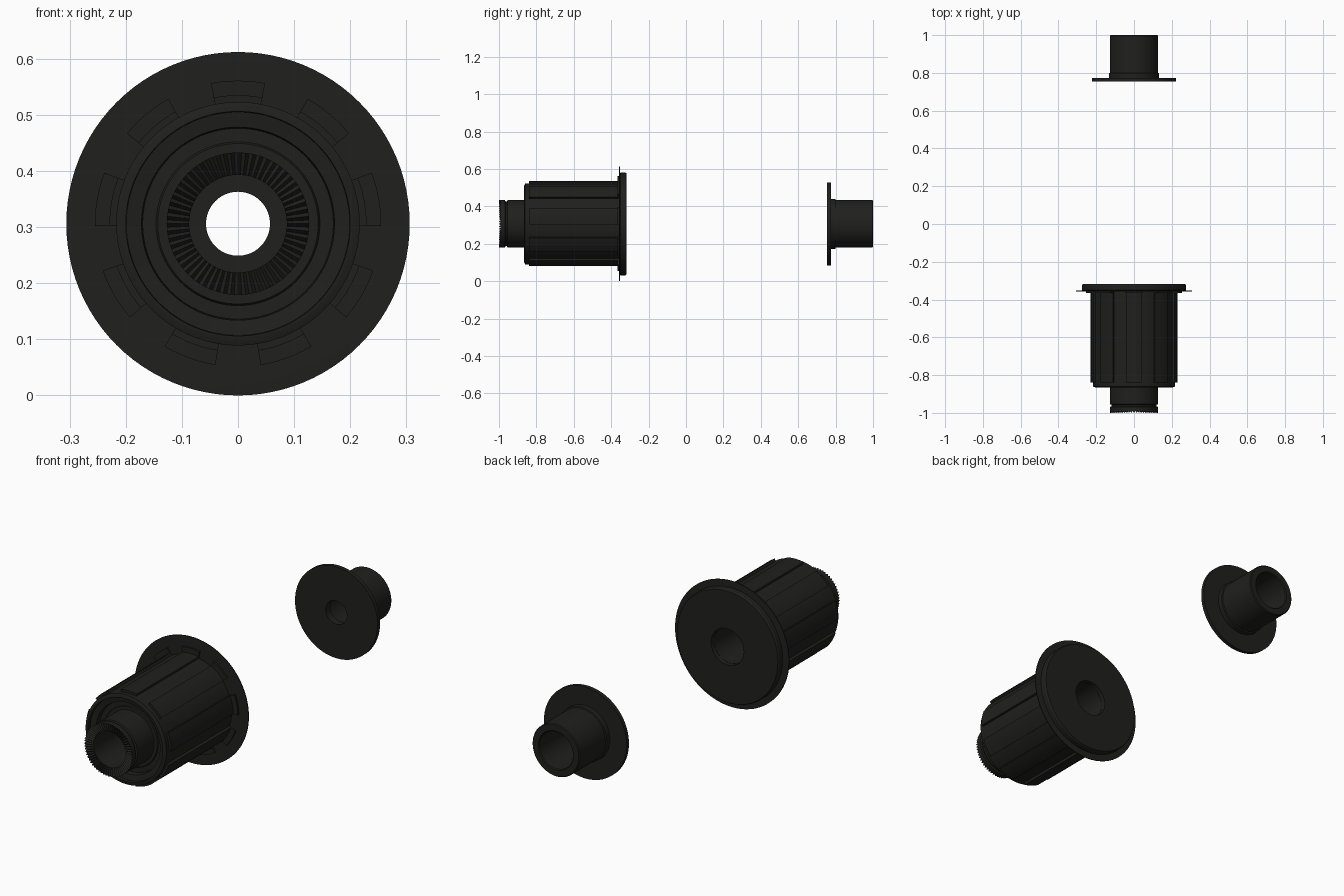
import bpy, bmesh
from math import sin, cos, pi, radians

if "Cube" in bpy.data.objects:
    bpy.data.objects.remove(bpy.data.objects["Cube"])

CZ = 0.306      # height of the shared axle axis
SEG = 96

black = bpy.data.materials.new("black_metal")
black.diffuse_color = (0.014, 0.014, 0.013, 1)
black.use_nodes = True
black.node_tree.nodes["Principled BSDF"].inputs["Base Color"].default_value = black.diffuse_color


def pt(r, a, y):
    return (r * cos(a), y, CZ + r * sin(a))


def finish(bm, name):
    bmesh.ops.recalc_face_normals(bm, faces=bm.faces)
    me = bpy.data.meshes.new(name)
    bm.to_mesh(me)
    bm.free()
    ob = bpy.data.objects.new(name, me)
    bpy.context.collection.objects.link(ob)
    me.materials.append(black)
    bpy.ops.object.select_all(action='DESELECT')
    ob.select_set(True)
    bpy.context.view_layer.objects.active = ob
    bpy.ops.object.shade_smooth_by_angle(angle=radians(25))
    return ob


def lathe(name, profile, seg=SEG, wave=None):
    """Revolve a closed (radius, y) profile; wave = {point index: y offset on odd steps}."""
    bm = bmesh.new()
    wave = wave or {}
    rings = []
    for i in range(seg):
        a = 2 * pi * i / seg
        rings.append([bm.verts.new(pt(r, a, y + (wave.get(k, 0) if i % 2 else 0)))
                      for k, (r, y) in enumerate(profile)])
    n = len(profile)
    for i in range(seg):
        p, q = rings[i], rings[(i + 1) % seg]
        for k in range(n):
            m = (k + 1) % n
            bm.faces.new((p[k], p[m], q[m], q[k]))
    return finish(bm, name)


def sectors(name, r0, r1, y0, y1, half_deg, count=9, steps=6):
    """Ring of arc-shaped blocks, the first one at the top."""
    bm = bmesh.new()
    for c in range(count):
        mid = pi / 2 + 2 * pi * c / count
        cols = []
        for s in range(steps + 1):
            a = mid + radians(half_deg) * (2 * s / steps - 1)
            cols.append([bm.verts.new(pt(r, a, y))
                         for r, y in ((r0, y0), (r1, y0), (r1, y1), (r0, y1))])
        for p, q in zip(cols, cols[1:]):
            for k in range(4):
                m = (k + 1) % 4
                bm.faces.new((p[k], p[m], q[m], q[k]))
        bm.faces.new(cols[0])
        bm.faces.new(cols[-1])
    return finish(bm, name)


# Splined driver body: core shell with a stepped front recess
lathe("driver_core", [
    (0.205, -0.865), (0.217, -0.86), (0.217, -0.33), (0.12, -0.33),
    (0.12, -0.815), (0.17, -0.815), (0.172, -0.845), (0.199, -0.85), (0.2, -0.865)])
sectors("driver_splines", 0.21, 0.229, -0.84, -0.35, 10.9)
sectors("spline_stops", 0.21, 0.255, -0.366, -0.345, 10.9)

# Rear flange and thin seal lip
lathe("rear_flange", [
    (0.088, -0.355), (0.268, -0.355), (0.275, -0.35), (0.275, -0.325),
    (0.271, -0.318), (0.088, -0.318)])
lathe("seal_lip", [
    (0.2, -0.358), (0.25, -0.358), (0.306, -0.357), (0.306, -0.353), (0.2, -0.35)])

# Front bearing face inside the recess
lathe("front_bearing", [
    (0.12, -0.825), (0.143, -0.825), (0.146, -0.82), (0.17, -0.82),
    (0.17, -0.80), (0.12, -0.80)])

# Axle sleeve with a clip groove and toothed end face
lathe("axle_sleeve", [
    (0.087, -0.989), (0.127, -1.0), (0.127, -0.968), (0.119, -0.965),
    (0.119, -0.957), (0.127, -0.954), (0.127, -0.80), (0.127, -0.34),
    (0.087, -0.34)], seg=120, wave={0: 0.006, 1: 0.010})

# Opposite end cap: thin disc, shoulder and hollow tube
lathe("end_cap", [
    (0.057, 0.755), (0.222, 0.755), (0.222, 0.774), (0.133, 0.774),
    (0.133, 0.798), (0.127, 0.80), (0.127, 0.996), (0.123, 1.0),
    (0.094, 1.0), (0.09, 0.996), (0.09, 0.79), (0.057, 0.79)])
